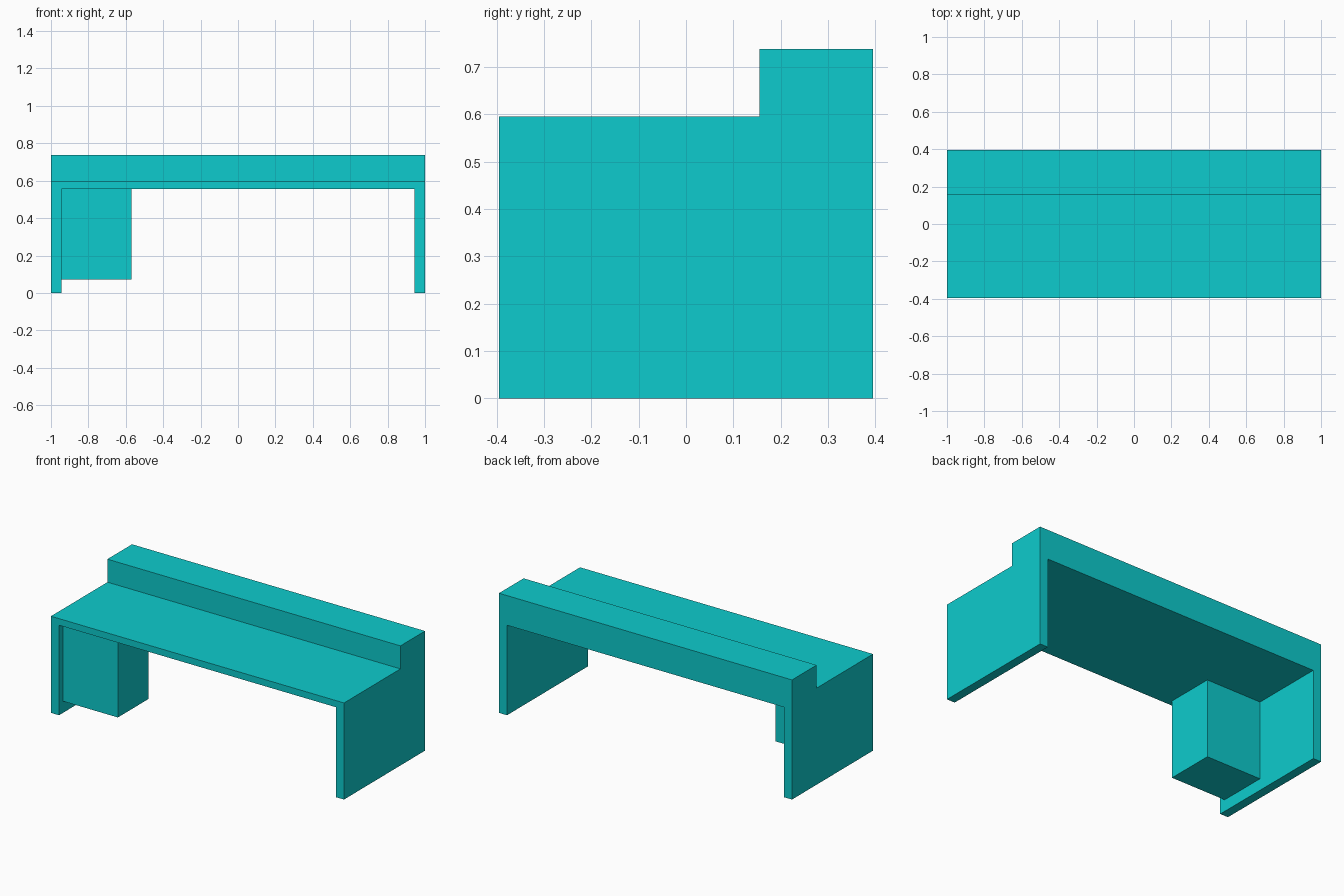
import bpy
import bmesh

cube = bpy.data.objects.get("Cube")
if cube:
    bpy.data.objects.remove(cube, do_unlink=True)

# Single flat colour
teal = bpy.data.materials.new("turquoise")
teal.use_nodes = True
colour = (0.004, 0.6, 0.61, 1)
teal.diffuse_color = colour
teal.node_tree.nodes["Principled BSDF"].inputs["Base Color"].default_value = colour

HALF_LENGTH, HALF_DEPTH = 1.0, 0.395
PANEL = 0.055
INNER = HALF_LENGTH - PANEL
UNDERSIDE, WORKTOP, RISER_TOP = 0.555, 0.596, 0.738
RISER_FRONT = 0.155


def prism(name, profile, x0, x1):
    """Extrude a (y, z) profile along x."""
    bm = bmesh.new()
    face = bm.faces.new([bm.verts.new((x0, y, z)) for y, z in profile])
    moved = bmesh.ops.extrude_face_region(bm, geom=[face])["geom"]
    verts = [v for v in moved if isinstance(v, bmesh.types.BMVert)]
    bmesh.ops.translate(bm, verts=verts, vec=(x1 - x0, 0, 0))
    bmesh.ops.recalc_face_normals(bm, faces=bm.faces)
    mesh = bpy.data.meshes.new(name)
    bm.to_mesh(mesh)
    bm.free()
    mesh.materials.append(teal)
    obj = bpy.data.objects.new(name, mesh)
    bpy.context.collection.objects.link(obj)
    return obj


def stepped(bottom):
    """Side outline: low worktop at the front, raised ledge at the back."""
    return [(-HALF_DEPTH, bottom), (HALF_DEPTH, bottom), (HALF_DEPTH, RISER_TOP),
            (RISER_FRONT, RISER_TOP), (RISER_FRONT, WORKTOP), (-HALF_DEPTH, WORKTOP)]


# End panels
prism("right_end_panel", stepped(0), -HALF_LENGTH, -INNER)
prism("left_end_panel", stepped(0), INNER, HALF_LENGTH)

# Worktop with the raised back ledge
prism("worktop_and_ledge", stepped(UNDERSIDE), -INNER, INNER)

# Hanging drawer cabinet beside the right end panel
front, back, bottom = -0.357, -0.057, 0.072
prism("drawer_cabinet",
      [(front, bottom), (back, bottom), (back, UNDERSIDE), (front, UNDERSIDE)],
      -INNER, -0.57)
